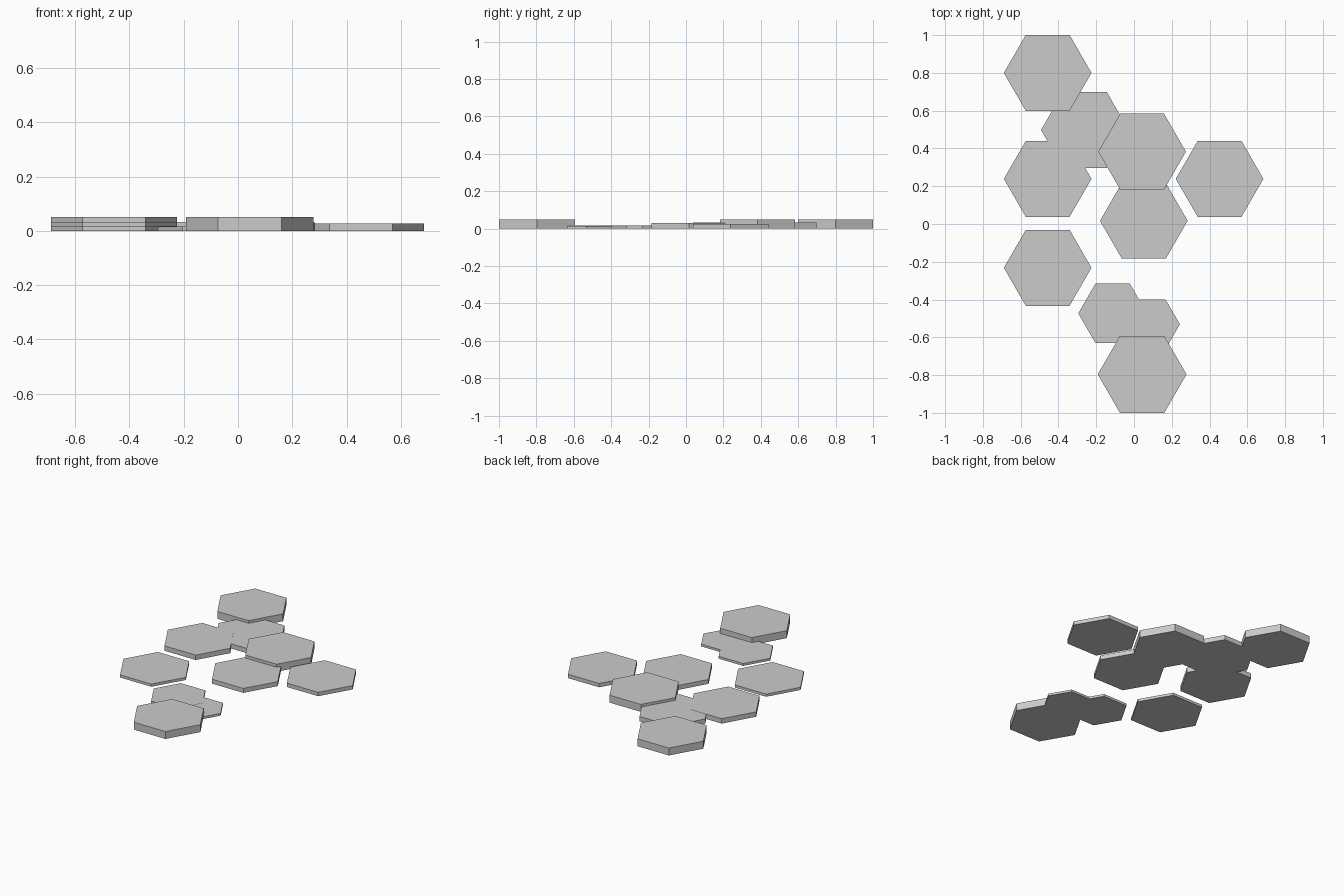
import bpy

# Flat six-sided tiles: centre x, centre y, corner radius, thickness
tiles = [
    (-0.457, 0.800, 0.232, 0.050),
    (-0.457, 0.239, 0.232, 0.033),
    (-0.457, -0.232, 0.232, 0.018),
    (-0.260, 0.498, 0.232, 0.032),
    (0.043, 0.383, 0.232, 0.050),
    (0.052, 0.017, 0.232, 0.030),
    (0.453, 0.239, 0.232, 0.026),
    (0.043, -0.796, 0.235, 0.050),
    # Two smaller thin tiles
    (-0.113, -0.473, 0.182, 0.016),
    (0.091, -0.531, 0.152, 0.015),
]


def hex_tile(index, x, y, radius, height):
    # Corners point along x, flat edges face front and back
    bpy.ops.mesh.primitive_cylinder_add(
        vertices=6, radius=radius, depth=height,
        location=(x, y, height / 2), rotation=(0, 0, 0.5235988))
    bpy.context.object.name = f"hexagon_tile_{index}"


for i, tile in enumerate(tiles, 1):
    hex_tile(i, *tile)
